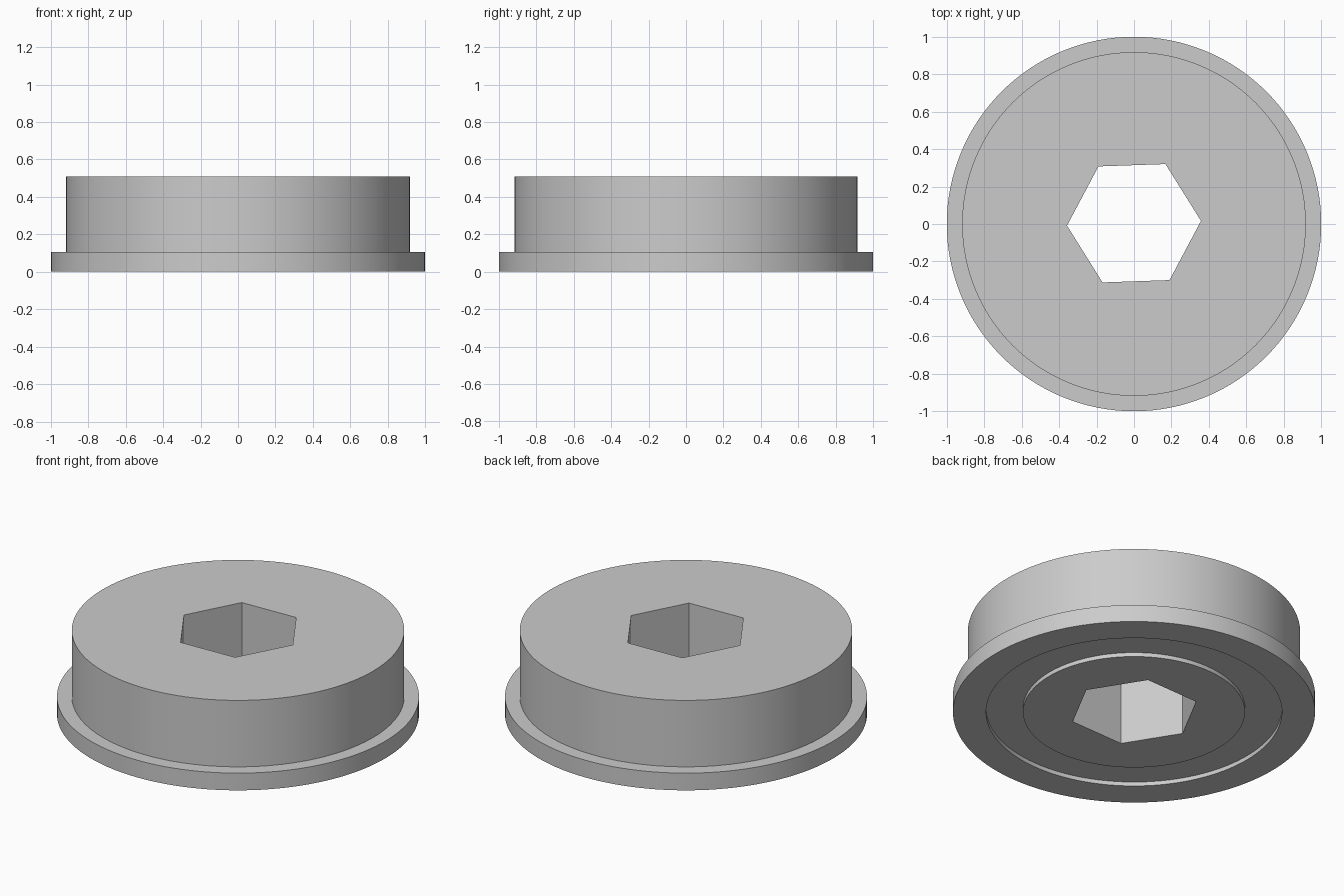
import bpy
import bmesh
import math
from mathutils import Matrix

old = bpy.data.objects.get("Cube")
if old:
    bpy.data.objects.remove(old, do_unlink=True)

# Single plain colour
grey = bpy.data.materials.new("light grey")
grey.use_nodes = True
colour = (0.6, 0.6, 0.6, 1.0)
grey.diffuse_color = colour
grey.node_tree.nodes["Principled BSDF"].inputs["Base Color"].default_value = colour


def make_object(name, bm):
    bmesh.ops.recalc_face_normals(bm, faces=bm.faces)
    mesh = bpy.data.meshes.new(name)
    bm.to_mesh(mesh)
    bm.free()
    mesh.materials.append(grey)
    obj = bpy.data.objects.new(name, mesh)
    bpy.context.collection.objects.link(obj)
    return obj


def lathe(name, profile, steps):
    bm = bmesh.new()
    verts = [bm.verts.new((r, 0, z)) for r, z in profile]
    edges = [bm.edges.new(pair) for pair in zip(verts, verts[1:])]
    bmesh.ops.spin(bm, geom=verts + edges, cent=(0, 0, 0), axis=(0, 0, 1),
                   angle=math.tau, steps=steps, use_duplicate=False)
    bmesh.ops.remove_doubles(bm, verts=bm.verts, dist=0.0001)
    return make_object(name, bm)


# Flanged disc with a shallow ring groove underneath
height, flange, groove = 0.51, 0.105, 0.025
disc = lathe("flanged_disc", [
    (0, 0), (0.613, 0), (0.613, groove), (0.817, groove), (0.817, 0),
    (1, 0), (1, flange), (0.918, flange), (0.918, height), (0, height),
], 128)

# Hexagonal through hole, turned slightly
bm = bmesh.new()
bmesh.ops.create_cone(bm, cap_ends=True, segments=6, radius1=0.358, radius2=0.358,
                      depth=2, matrix=Matrix.Translation((0, 0.004, 0)))
first = min(bm.verts, key=lambda v: abs(math.atan2(v.co.y, v.co.x)))
turn = math.radians(2) - math.atan2(first.co.y - 0.004, first.co.x)
bmesh.ops.rotate(bm, verts=bm.verts, cent=(0, 0.004, 0),
                 matrix=Matrix.Rotation(turn, 3, "Z"))
cutter = make_object("hex_cutter", bm)
cutter.hide_render = True

cut = disc.modifiers.new("hex hole", "BOOLEAN")
cut.operation = "DIFFERENCE"
cut.solver = "EXACT"
cut.object = cutter

bpy.ops.object.select_all(action="DESELECT")
disc.select_set(True)
bpy.context.view_layer.objects.active = disc
bpy.ops.object.modifier_apply(modifier=cut.name)
bpy.data.objects.remove(cutter, do_unlink=True)
bpy.ops.object.shade_smooth_by_angle(angle=math.radians(30))
